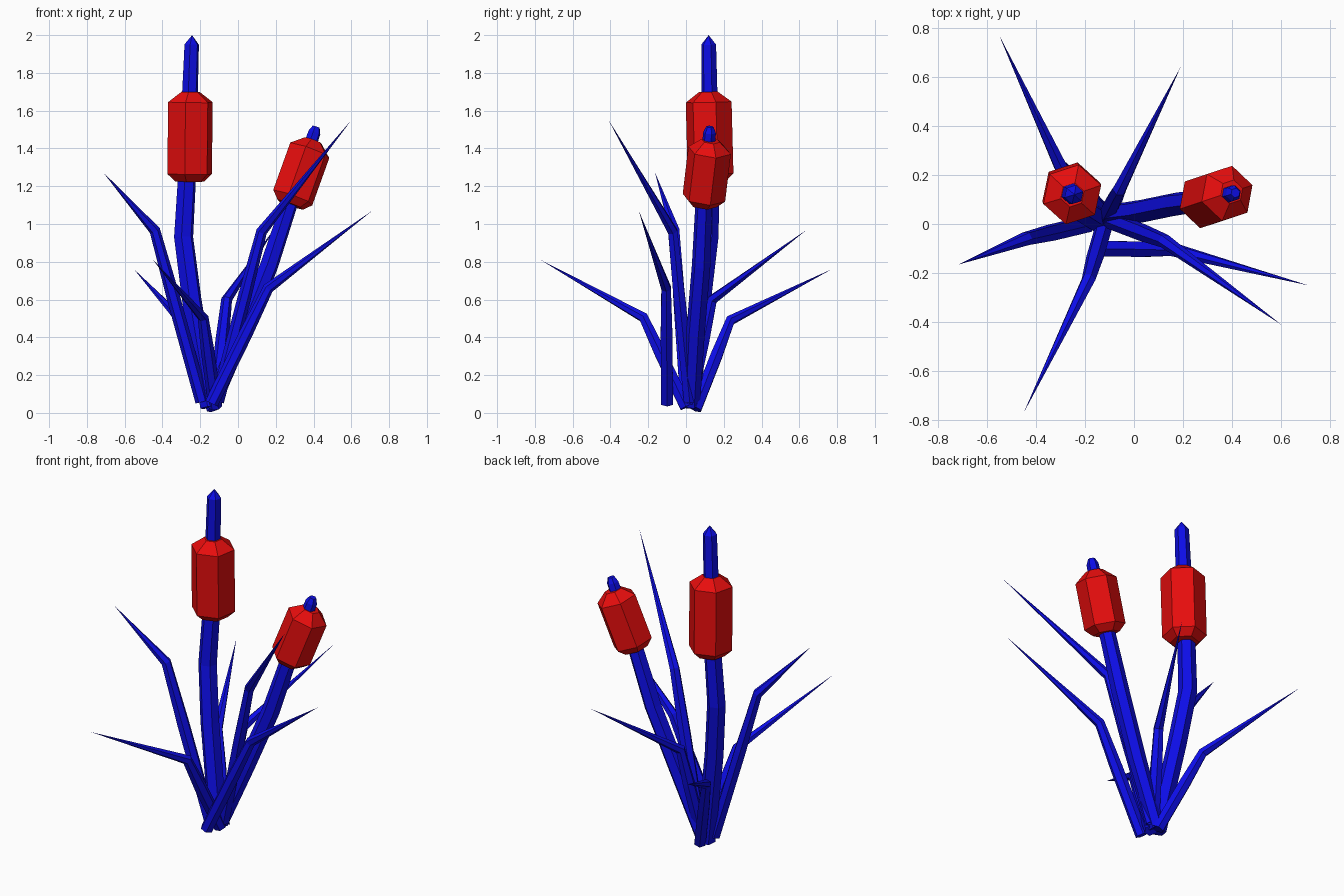
import bpy, bmesh, math
from mathutils import Vector

if "Cube" in bpy.data.objects:
    bpy.data.objects.remove(bpy.data.objects["Cube"], do_unlink=True)


def make_material(name, color):
    mat = bpy.data.materials.new(name)
    mat.use_nodes = True
    mat.diffuse_color = color
    mat.node_tree.nodes["Principled BSDF"].inputs["Base Color"].default_value = color
    return mat


blue = make_material("plant_blue", (0.004, 0.004, 0.8, 1))
red = make_material("head_red", (0.8, 0.004, 0.004, 1))


def sweep(name, path, radii, mat, sides=6, phase=0.0):
    """Faceted tube along a path; a zero radius closes it to a point."""
    pts = [Vector(p) for p in path]
    bm = bmesh.new()
    rings = []
    for i, (p, r) in enumerate(zip(pts, radii)):
        if r == 0:
            rings.append([bm.verts.new(p)])
            continue
        tangent = Vector()
        if i > 0:
            tangent += (p - pts[i - 1]).normalized()
        if i < len(pts) - 1:
            tangent += (pts[i + 1] - p).normalized()
        turn = Vector((0, 0, 1)).rotation_difference(tangent)
        ring = []
        for k in range(sides):
            a = math.radians(phase) + math.tau * k / sides
            ring.append(bm.verts.new(p + turn @ Vector((r * math.cos(a), r * math.sin(a), 0))))
        rings.append(ring)
    for low, high in zip(rings, rings[1:]):
        for k in range(sides):
            j = (k + 1) % sides
            if len(high) == 1:
                bm.faces.new((low[k], low[j], high[0]))
            else:
                bm.faces.new((low[k], low[j], high[j], high[k]))
    for ring in (rings[0], rings[-1]):
        if len(ring) > 1:
            bm.faces.new(ring)
    bmesh.ops.recalc_face_normals(bm, faces=bm.faces[:])
    mesh = bpy.data.meshes.new(name)
    bm.to_mesh(mesh)
    bm.free()
    mesh.materials.append(mat)
    obj = bpy.data.objects.new(name, mesh)
    bpy.context.collection.objects.link(obj)
    return obj


def head(name, low, high, radius, phase):
    """Six-sided seed head with bevelled ends between two wide rings."""
    low, high = Vector(low), Vector(high)
    axis = (high - low).normalized()
    sweep(name, [low - axis * 0.04, low, high, high + axis * 0.055],
          [radius * 0.65, radius, radius, 0.05], red, phase=phase)


# Stems
sweep("tall_stem",
      [(-0.15, 0.02, 0.03), (-0.245, 0.08, 0.6), (-0.288, 0.12, 0.93),
       (-0.27, 0.13, 1.25), (-0.245, 0.12, 1.95), (-0.243, 0.12, 2.0)],
      [0.052, 0.054, 0.053, 0.05, 0.04, 0], blue, phase=18)
sweep("short_stem",
      [(-0.14, 0.03, 0.04), (0.02, 0.05, 0.42), (0.165, 0.08, 0.78),
       (0.28, 0.095, 1.13), (0.405, 0.125, 1.485), (0.414, 0.127, 1.515)],
      [0.045, 0.05, 0.05, 0.045, 0.034, 0.02], blue, phase=18)

# Seed heads
head("tall_head", (-0.256, 0.13, 1.265), (-0.252, 0.12, 1.645), 0.124, 18)
head("short_head", (0.29, 0.095, 1.14), (0.38, 0.125, 1.39), 0.116, 18)

# Leaves: base, bend and pointed tip
leaves = {
    "back_right_leaf": [(-0.13, 0.05, 0.02), (-0.3, 0.235, 0.49), (-0.55, 0.77, 0.76)],
    "back_left_leaf": [(-0.12, 0.02, 0.05), (-0.06, 0.14, 0.6), (0.19, 0.64, 0.97)],
    "left_leaf": [(-0.14, -0.1, 0.05), (0.16, -0.105, 0.66), (0.71, -0.25, 1.07)],
    "front_left_leaf": [(-0.11, 0.02, 0.06), (0.125, -0.07, 0.96), (0.6, -0.41, 1.55)],
    "front_right_leaf": [(-0.12, 0.0, 0.03), (-0.185, -0.225, 0.505), (-0.45, -0.77, 0.81)],
    "right_leaf": [(-0.19, 0.0, 0.06), (-0.44, -0.06, 0.965), (-0.715, -0.165, 1.275)],
}
for name, path in leaves.items():
    base, bend, tip = (Vector(p) for p in path)
    sweep(name, [base, base.lerp(bend, 0.6), bend, tip],
          [0.036, 0.036, 0.029, 0], blue)
